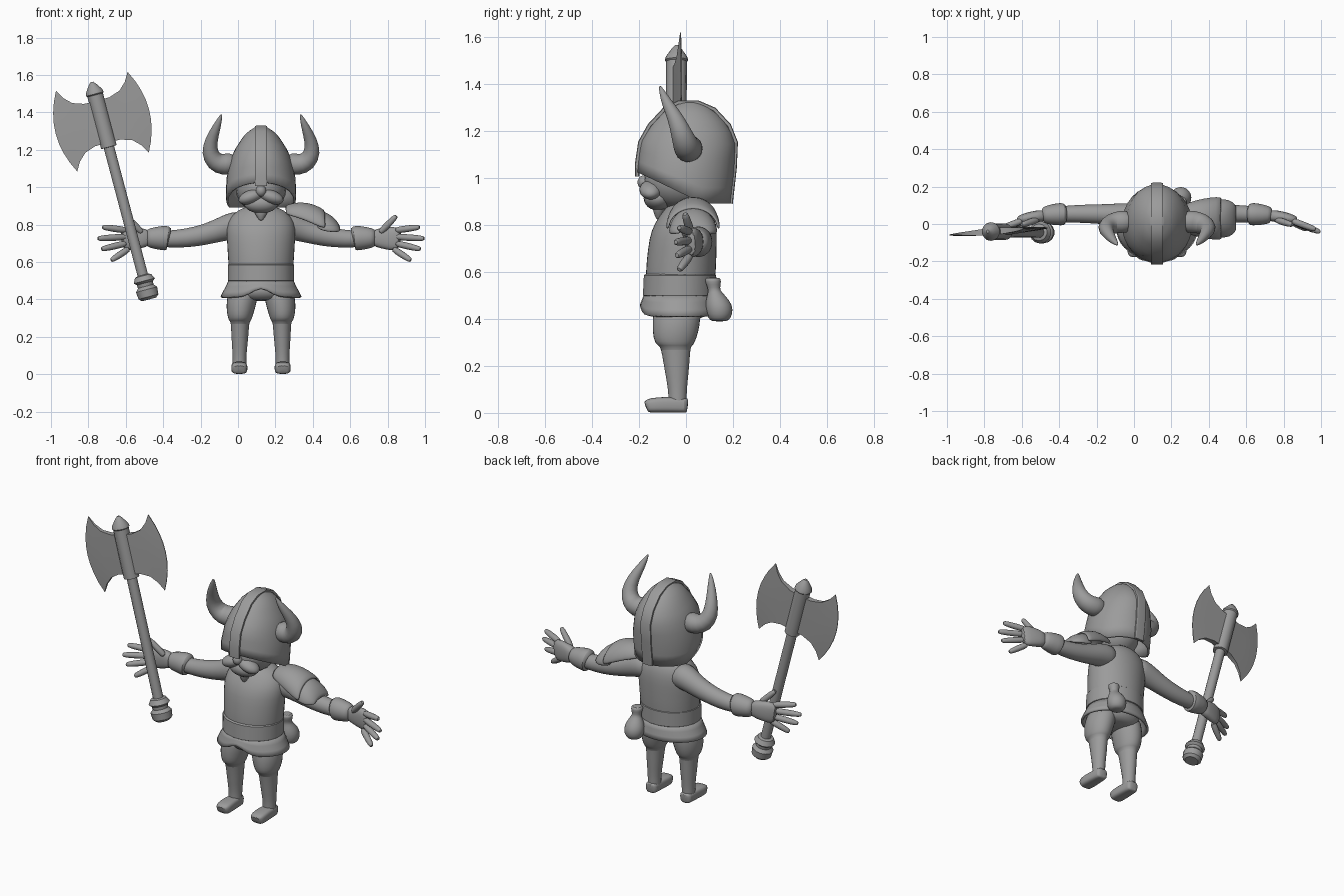
import bpy, bmesh, math
from mathutils import Vector

if "Cube" in bpy.data.objects:
    bpy.data.objects.remove(bpy.data.objects["Cube"])

MID = 0.123  # body centre line
SIDES = (("left", 1), ("right", -1))
grey = bpy.data.materials.new("plain_grey")
grey.use_nodes = True
grey.diffuse_color = (0.33, 0.33, 0.33, 1)
grey.node_tree.nodes["Principled BSDF"].inputs["Base Color"].default_value = (0.33, 0.33, 0.33, 1)


def finish(name, bm, subdiv=0, thick=0, angle=50):
    bmesh.ops.recalc_face_normals(bm, faces=bm.faces)
    mesh = bpy.data.meshes.new(name)
    bm.to_mesh(mesh)
    bm.free()
    ob = bpy.data.objects.new(name, mesh)
    bpy.context.collection.objects.link(ob)
    mesh.materials.append(grey)
    if thick:
        mod = ob.modifiers.new("thickness", "SOLIDIFY")
        mod.thickness = thick
    if subdiv:
        mod = ob.modifiers.new("smooth", "SUBSURF")
        mod.levels = mod.render_levels = subdiv
    bpy.ops.object.select_all(action="DESELECT")
    ob.select_set(True)
    bpy.context.view_layer.objects.active = ob
    bpy.ops.object.shade_smooth_by_angle(angle=math.radians(angle))
    return ob


def skin(bm, rows, loop=True, caps=True):
    """Bridge rows of points with quads."""
    rows = [[bm.verts.new(p) for p in row] for row in rows]
    n = len(rows[0])
    for r, s in zip(rows, rows[1:]):
        for i in range(n if loop else n - 1):
            j = (i + 1) % n
            bm.faces.new((r[i], r[j], s[j], s[i]))
    if caps:
        bm.faces.new(rows[0])
        bm.faces.new(rows[-1])


def tube(name, rings, ref, flat=False, n=14, power=1.0, subdiv=1, angle=50):
    """Rings of (x, y, z, half width, half depth along ref) lofted on a path."""
    pts = [Vector(r[:3]) for r in rings]
    rows = []
    for k, r in enumerate(rings):
        t = Vector((0, 0, 1)) if flat else pts[min(k + 1, len(pts) - 1)] - pts[max(k - 1, 0)]
        u = t.cross(Vector(ref)).normalized()
        v = u.cross(t).normalized()
        row = []
        for i in range(n):
            a = math.tau * (i + 0.5) / n
            c, s = math.cos(a), math.sin(a)
            c, s = math.copysign(abs(c) ** power, c), math.copysign(abs(s) ** power, s)
            row.append(pts[k] + u * c * r[3] + v * s * r[4])
        rows.append(row)
    bm = bmesh.new()
    skin(bm, rows)
    return finish(name, bm, subdiv, angle=angle)


def trunk(name, rings, **kw):
    """Upright loft on the centre line: (z, y, half width, half depth)."""
    return tube(name, [(MID, y, z, a, b) for z, y, a, b in rings], (0, 1, 0), True, 20, **kw)


def blob(name, centre, size, tilt=0):
    bpy.ops.mesh.primitive_uv_sphere_add(segments=20, ring_count=12, location=centre)
    ob = bpy.context.object
    ob.name, ob.scale, ob.rotation_euler = name, size, (0, tilt, 0)
    ob.data.materials.append(grey)
    bpy.ops.object.shade_smooth()


# Torso, belt, hips
trunk("torso", [(.5, -.025, .17, .145), (.52, -.025, .17, .145), (.6, -.022, .178, .152),
                (.7, -.016, .183, .148), (.78, -.008, .19, .142), (.84, .005, .17, .118),
                (.88, .01, .12, .09), (.9, .01, .07, .06)])
trunk("belt", [(.495, -.028, .17, .15), (.5, -.028, .178, .157), (.585, -.026, .178, .155),
               (.59, -.026, .17, .148)], subdiv=0)
trunk("hips", [(.39, -.03, .1, .09), (.42, -.03, .17, .12), (.5, -.03, .165, .14)])
trunk("neck", [(.84, 0, .09, .08), (.96, -.01, .08, .08)])

# Flared skirt with a raised notch at the front
rows = []
for z, a, b in ((.505, .172, .15), (.47, .188, .157), (.44, .204, .163), (.413, .217, .168)):
    row = []
    for i in range(40):
        t = math.tau * i / 40
        x, y = a * math.sin(t), -.028 - b * math.cos(t)
        lift = .045 * math.exp(-(x / .07) ** 2) if y < 0 else 0
        row.append((MID + x, y, z + lift * (.505 - z) / .09))
    rows.append(row)
bm = bmesh.new()
skin(bm, rows, caps=False)
finish("tunic_skirt", bm, thick=.014)

# Legs and shoes
for side, s in SIDES:
    leg = [(.48, .085, -.035, .08, .105), (.4, .102, -.04, .085, .105), (.34, .11, -.045, .077, .1),
           (.3, .112, -.048, .066, .088), (.285, .112, -.046, .06, .075), (.28, .112, -.044, .05, .064),
           (.2, .113, -.04, .047, .056), (.1, .115, -.036, .037, .04), (.05, .115, -.036, .038, .04),
           (.01, .115, -.036, .038, .04)]
    tube(side + "_leg", [(MID + s * d, y, z, a, b) for z, d, y, a, b in leg], (0, 1, 0), True)
    shoe = [(.008, .024, .03), (0, .038, .031), (-.06, .04, .034), (-.12, .045, .033),
            (-.16, .042, .03), (-.172, .03, .024)]
    tube(side + "_shoe", [(MID + s * .116, y, h + .001, a, h) for y, a, h in shoe],
         (0, 0, 1), n=16, power=.6)

# Arms, cuffs, hands
for side, s in SIDES:
    def limb(part, rings, **kw):
        tube(side + "_" + part, [(MID + s * d, y, z, a, b) for d, y, z, a, b in rings], (0, 0, 1), **kw)
    limb("arm", [(.08, .03, .8, .08, .075), (.15, .04, .795, .075, .076), (.21, .05, .775, .062, .066),
                 (.29, .053, .748, .054, .057), (.4, .055, .726, .05, .052), (.5, .053, .722, .045, .046),
                 (.56, .05, .725, .04, .042)])
    limb("cuff", [(.49, .053, .725, .045, .05), (.495, .053, .727, .062, .069), (.53, .052, .728, .062, .067),
                  (.6, .048, .728, .05, .054), (.615, .046, .728, .035, .04)])
    limb("palm", [(.59, .046, .728, .032, .042), (.64, .042, .728, .032, .056),
                  (.7, .032, .726, .029, .066), (.75, .018, .718, .022, .062)], power=.8)
    fingers = (("thumb", (.63, .025, .75), (.725, -.005, .848)), ("index", (.71, .022, .768), (.85, -.03, .787)),
               ("middle", (.71, .022, .735), (.875, -.045, .725)), ("ring", (.71, .022, .702), (.855, -.04, .668)),
               ("little", (.7, .022, .675), (.803, -.03, .607)))
    for finger, root, tip in fingers:
        a, b = Vector(root), Vector(tip)
        limb(finger + "_finger", [(*a.lerp(b, t), r, r) for t, r in
                                  ((0, .02), (.5, .02), (.9, .017), (1, .01))], n=8)

# Layered shoulder guard on the left
guards = (("upper", ((.25, .905, .07, .05), (.33, .925, .1, .09), (.41, .91, .115, .11), (.47, .875, .118, .1))),
          ("lower", ((.42, .885, .1, .11), (.49, .86, .108, .1), (.53, .82, .09, .06), (.55, .785, .06, .02))))
for name, rings in guards:
    rows = [[(x, .03 + half * math.sin(a), top - drop * (1 - math.cos(a)))
             for a in (math.pi * (i / 12 - .5) for i in range(13))] for x, top, half, drop in rings]
    bm = bmesh.new()
    skin(bm, rows, loop=False, caps=False)
    finish("shoulder_guard_" + name, bm, 1, .016)

# Head and facial hair
blob("head", (MID, -.03, .99), (.135, .15, .125))
blob("beard", (MID, -.118, .912), (.09, .062, .052))
blob("nose", (MID, -.178, .98), (.028, .028, .03))
for side, s in SIDES:
    blob(side + "_moustache", (MID + s * .055, -.15, .948), (.068, .048, .036), s * .35)
trunk("beard_tip", [(.815, -.115, .005, .01), (.87, -.115, .042, .03), (.89, -.11, .04, .03)])

# Helmet shell: (z, half width, front y, back y)
SHELL = ((.88, .185, -.21, .19), (1.03, .188, -.21, .208), (1.15, .163, -.195, .213),
         (1.22, .13, -.155, .185), (1.29, .08, -.09, .12), (1.322, .03, -.03, .06))


def shell_at(z):
    for p, q in zip(SHELL, SHELL[1:]):
        if z <= q[0]:
            t = (z - p[0]) / (q[0] - p[0])
            return [a + (b - a) * t for a, b in zip(p, q)]
    return SHELL[-1]


rows = []
for k in range(11):
    t = math.sin(k / 10 * math.pi / 2)
    row = []
    for i in range(32):
        a = math.tau * i / 32
        rim = .89 + .48 * max(0, .08 + .2 * math.cos(a))
        z = rim + (1.32 - rim) * t
        _, w, front, back = shell_at(z)
        row.append((MID + w * math.sin(a), (front + back) / 2 - (back - front) / 2 * math.cos(a), z))
    rows.append(row)
bm = bmesh.new()
skin(bm, rows, caps=False)
bm.verts.ensure_lookup_table()
bm.faces.new(bm.verts[-32:])
finish("helmet", bm, thick=.012)

# Raised crest from the nose guard to the back rim
crest = [(-.207, 1.005), (-.208, 1.06), (-.195, 1.15), (-.155, 1.222), (-.09, 1.292), (-.03, 1.32),
         (.05, 1.32), (.12, 1.29), (.183, 1.222), (.212, 1.15), (.207, 1.04), (.19, .89)]
tube("helmet_crest", [(MID, y, z, .009, .033) for y, z in crest], (1, 0, 0), n=12, power=.3, subdiv=0)

# Horns
horn = [(.13, .015, 1.13, .06), (.2, .012, 1.118, .062), (.25, .0, 1.135, .056), (.278, -.02, 1.19, .046),
        (.265, -.045, 1.255, .034), (.24, -.08, 1.315, .024), (.222, -.1, 1.36, .014), (.21, -.112, 1.392, .004)]
for side, s in SIDES:
    tube(side + "_horn", [(MID + s * d, y, z, r, r) for d, y, z, r in horn], (0, 1, 0))

# Pouch hanging at the back of the belt
pouch = [(.388, .142, .03), (.4, .142, .05), (.44, .142, .062), (.48, .135, .052), (.515, .122, .028),
         (.53, .118, .026), (.56, .115, .036), (.577, .115, .032)]
tube("belt_pouch", [(.25, y, z, r, r) for z, y, r in pouch], (0, 1, 0), True)

# Axe handle with pommel, socket and finial
low, high = Vector((-.475, -.045, .4)), Vector((-.782, -.04, 1.562))
handle = ((0, .04), (.012, .056), (.045, .06), (.06, .044), (.075, .046), (.085, .06), (.108, .045), (.112, .029),
          (.7, .029), (.701, .044), (.94, .044), (.945, .05), (.958, .046), (.985, .024), (1, .008))
tube("axe_handle", [(*low.lerp(high, t), r, r) for t, r in handle], (0, 1, 0), subdiv=0, angle=35)

# Twin axe blades: columns of (distance, half height, edge bulge, half thickness)
along = (high - low).normalized()
across = Vector((along.z, .08, -along.x))
centre = Vector((-.725, -.04, 1.35))
columns = ((.01, .115, 0, .02), (.07, .117, 0, .016), (.13, .137, .02, .011), (.17, .175, .04, .007),
           (.198, .223, .06, .002))
for side, s in SIDES:
    rows = []
    for u, w, bulge, thick in columns:
        edge = [centre + across * s * (u + bulge * (1 - (k / 4) ** 2)) + along * w * k / 4 for k in range(-4, 5)]
        off = Vector((0, thick, 0))
        rows.append([p + off for p in edge] + [p - off for p in reversed(edge)])
    bm = bmesh.new()
    skin(bm, rows)
    finish(side + "_axe_blade", bm, angle=35)
